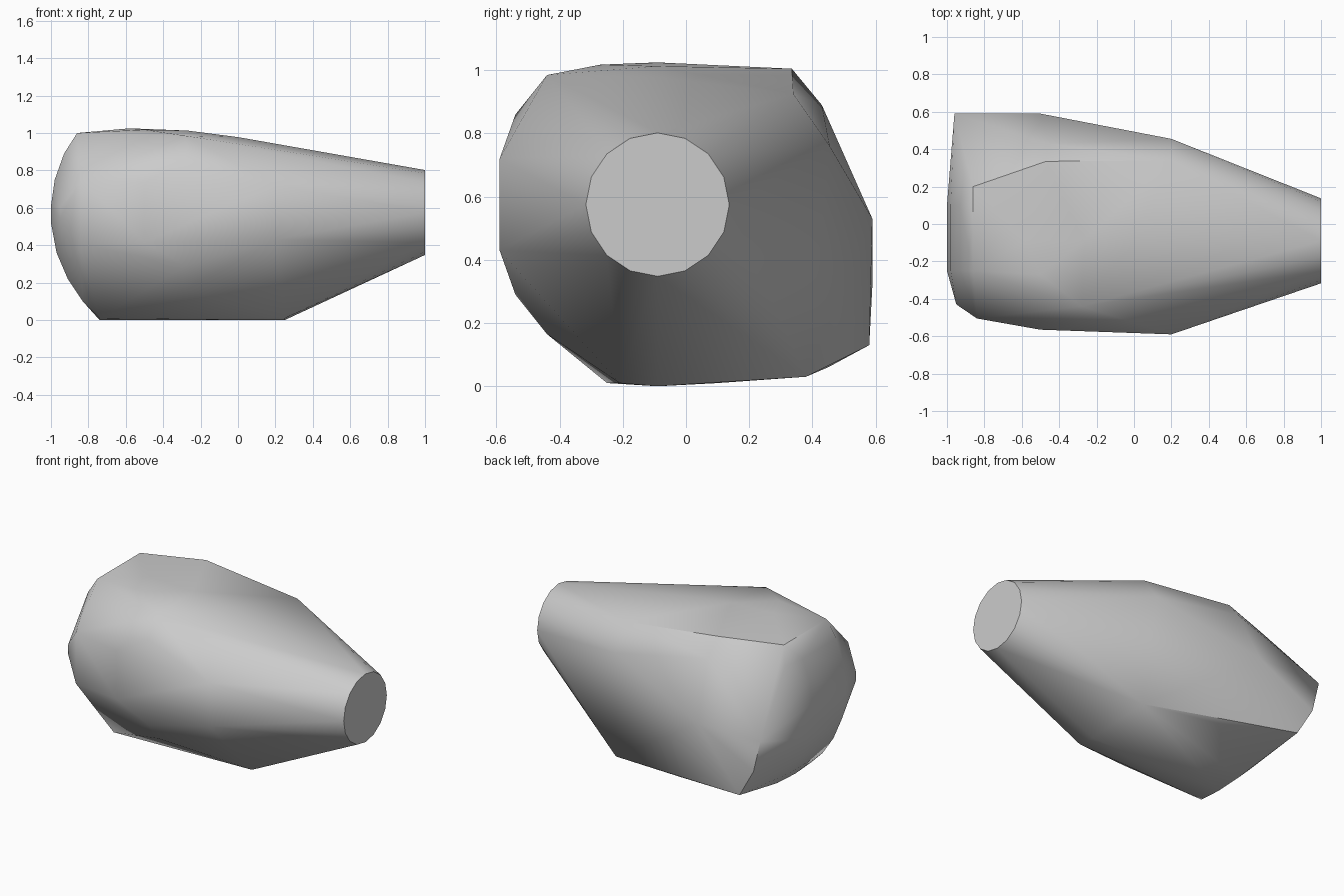
import bpy, bmesh
from math import sin, cos, pi, radians

cube = bpy.data.objects.get("Cube")
if cube:
    bpy.data.objects.remove(cube, do_unlink=True)

MID = 0.575  # height of the long axis
points = []

# Round flat end
for i in range(16):
    a = i * pi / 8
    points.append((1.0, -0.09 + 0.227 * sin(a), MID + 0.227 * cos(a)))

# Front side, mirrored above and below the long axis (x, y, half height)
for x, y, h in [(0.2, -0.59, 0.145), (-0.5, -0.565, 0.16), (-0.84, -0.505, 0.17),
                (-0.28, -0.54, 0.285), (-0.28, -0.44, 0.41), (-0.95, -0.43, 0.03)]:
    points += [(x, y, MID + h), (x, y, MID - h)]

# Rounded blunt end, swept between two depths (x, z)
for x, z in [(-0.86, 1.0), (-0.93, 0.89), (-0.98, 0.75), (-1, 0.61), (-1, 0.52),
             (-0.97, 0.36), (-0.91, 0.22), (-0.83, 0.1), (-0.74, 0.01)]:
    points += [(x, -0.25, z), (x, 0.1, z)]

# Crown ridge and top back crease
points += [(-0.58, -0.09, 1.025), (-0.27, -0.09, 1.013), (0, -0.09, 0.978),
           (-0.5, -0.27, 1.018), (-0.86, 0.2, 1.0), (-0.91, 0.26, 0.89),
           (-0.47, 0.335, 1.005), (0.2, 0.34, 0.925)]

# Back side
points += [(-0.46, 0.43, 0.89), (0.2, 0.455, 0.76), (-0.5, 0.59, 0.53),
           (-0.96, 0.59, 0.53), (-0.91, 0.59, 0.32), (-0.8, 0.58, 0.13)]

# Underside
points += [(0.25, -0.21, 0.01), (0.25, -0.09, 0), (0.25, 0.38, 0.03),
           (-0.74, -0.21, 0.01), (-0.74, -0.09, 0), (-0.27, 0.45, 0.06)]

# Wrap the points in one convex skin
bm = bmesh.new()
for p in points:
    bm.verts.new(p)
hull = bmesh.ops.convex_hull(bm, input=bm.verts)
loose = [v for v in bm.verts if not v.link_faces]
bmesh.ops.delete(bm, geom=loose, context='VERTS')
bmesh.ops.dissolve_limit(bm, angle_limit=radians(1), verts=bm.verts, edges=bm.edges)
bmesh.ops.recalc_face_normals(bm, faces=bm.faces)
mesh = bpy.data.meshes.new("stone_body")
bm.to_mesh(mesh)
bm.free()
body = bpy.data.objects.new("stone_body", mesh)
bpy.context.collection.objects.link(body)

# Plain grey surface
grey = bpy.data.materials.new("light_grey")
grey.use_nodes = True
color = (0.6, 0.6, 0.6, 1)
grey.diffuse_color = color
grey.node_tree.nodes["Principled BSDF"].inputs["Base Color"].default_value = color
mesh.materials.append(grey)

# Soft shading with sharp main creases
bpy.ops.object.select_all(action='DESELECT')
body.select_set(True)
bpy.context.view_layer.objects.active = body
bpy.ops.object.shade_smooth_by_angle(angle=radians(40))
